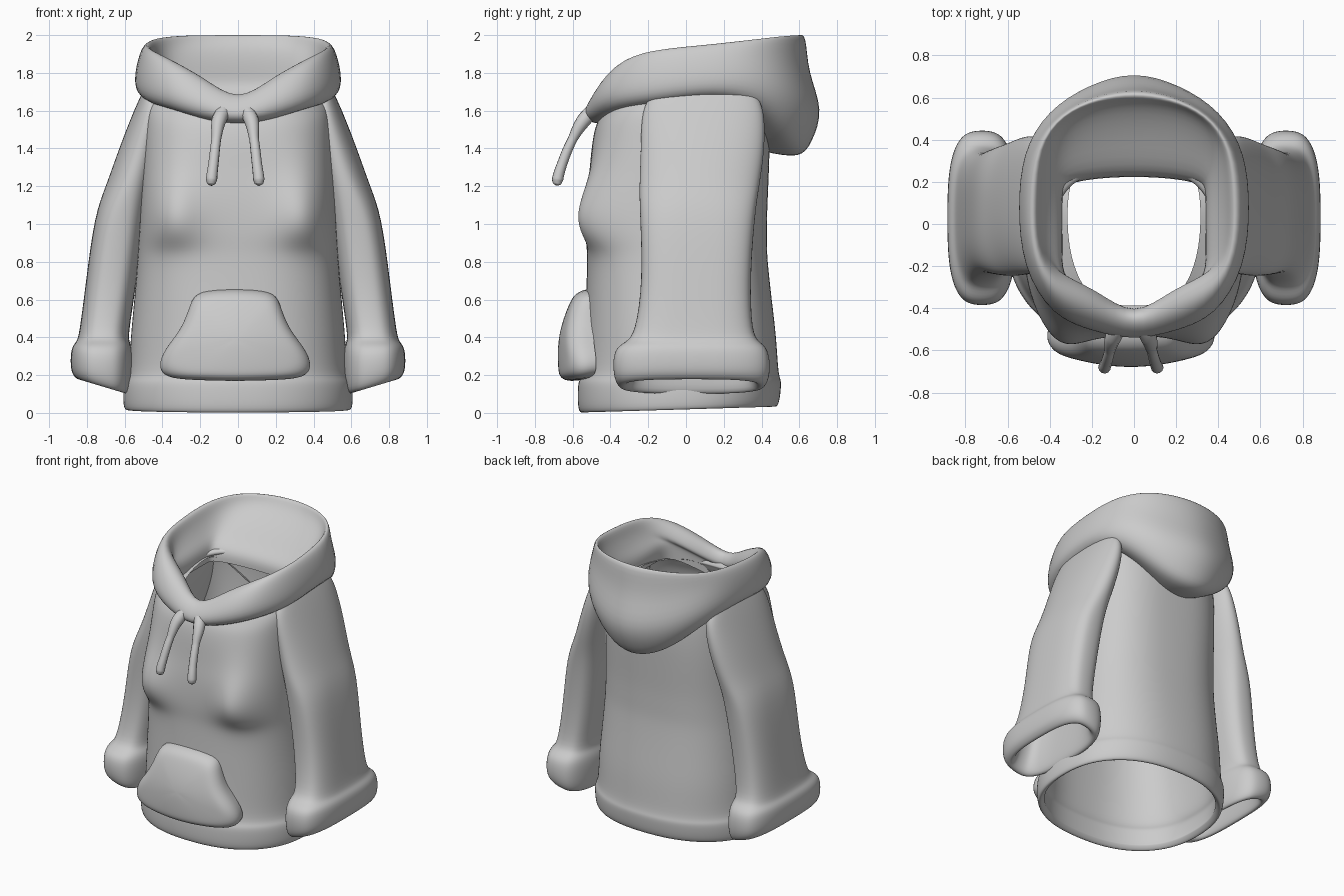
import bpy, math
from math import cos, sin, pi, exp

if "Cube" in bpy.data.objects:
    bpy.data.objects.remove(bpy.data.objects["Cube"])


def make(name, verts, faces, levels=2, thickness=0):
    me = bpy.data.meshes.new(name)
    me.from_pydata(verts, [], faces)
    me.polygons.foreach_set("use_smooth", [True] * len(me.polygons))
    ob = bpy.data.objects.new(name, me)
    bpy.context.collection.objects.link(ob)
    if thickness:
        m = ob.modifiers.new("Thickness", 'SOLIDIFY')
        m.thickness, m.offset = thickness, -1
    m = ob.modifiers.new("Smooth", 'SUBSURF')
    m.levels = m.render_levels = levels
    return ob


def skin(rows, flip=False):
    """Join equal closed rings into quads."""
    n = len(rows[0])
    verts = [v for r in rows for v in r]
    faces = []
    for i in range(len(rows) - 1):
        for j in range(n):
            k = (j + 1) % n
            f = (i * n + j, i * n + k, (i + 1) * n + k, (i + 1) * n + j)
            faces.append(f[::-1] if flip else f)
    return verts, faces


def ring(cx, cy, hx, hy, z, power, n, tilt_x=0, tilt_y=0):
    """Horizontal superellipse, optionally tilted."""
    pts = []
    for i in range(n):
        a = 2 * pi * i / n
        c, s = cos(a), sin(a)
        x = math.copysign(abs(c) ** (2 / power), c) * hx
        y = math.copysign(abs(s) ** (2 / power), s) * hy
        pts.append((cx + x, cy + y, z + tilt_x * x + tilt_y * (cy + y)))
    return pts


# Body: z, half width, front y, back y, tilt
BODY = [(.010, .59, -.55, .47, .03), (.028, .61, -.575, .495, .03),
        (.13, .61, -.575, .505, .01), (.175, .60, -.57, .505, 0),
        (.20, .58, -.545, .49, 0), (.40, .57, -.535, .48, 0),
        (.60, .55, -.53, .455, 0), (.78, .535, -.525, .435, 0),
        (.86, .53, -.525, .43, 0), (.94, .525, -.53, .43, 0),
        (1.04, .52, -.53, .43, 0), (1.16, .515, -.525, .435, 0),
        (1.28, .51, -.51, .44, 0), (1.42, .505, -.50, .445, 0),
        (1.55, .50, -.48, .44, .05), (1.64, .49, -.45, .42, .15),
        (1.69, .45, -.43, .36, .15), (1.70, .38, -.41, .25, .15)]


def chest(p):
    x, y, z = p
    if y < 0:
        dz = (z - 1.0) / (.10 if z < 1.0 else .26)
        y -= .12 * exp(-((abs(x) - .36) / .15) ** 2 - dz * dz)
    return x, y, z


rows = [[chest(p) for p in ring(0, (f + b) / 2, w, (b - f) / 2, z,
                                2.3 + .5 * min(1, z / 1.3), 40, 0, t)]
        for z, w, f, b, t in BODY]
make("body", *skin(rows), thickness=.05)

# Sleeves with rolled cuffs: z, centre x, half x, front y, back y, tilt
SLEEVE = [(1.76, .45, .03, -.06, .27, -.4), (1.70, .46, .06, -.18, .37, -.5),
          (1.60, .46, .105, -.24, .42, -.3), (1.40, .51, .125, -.24, .42, -.1),
          (1.20, .57, .13, -.25, .39, 0), (1.05, .625, .135, -.245, .365, 0),
          (.70, .67, .135, -.23, .34, 0), (.42, .71, .13, -.27, .35, 0),
          (.375, .715, .14, -.32, .39, 0), (.34, .72, .165, -.385, .44, .05),
          (.22, .722, .167, -.39, .45, .15), (.15, .72, .155, -.37, .43, .3),
          (.13, .718, .12, -.33, .39, .3), (.18, .718, .10, -.28, .35, .3),
          (.40, .705, .10, -.22, .31, 0), (1.05, .625, .10, -.19, .31, 0)]
for side, label in ((1, "right"), (-1, "left")):
    rows = [[(side * x, y, z) for x, y, z in
             ring(cx, (f + b) / 2, hx, (b - f) / 2, z, 2.15 if z > 1.1 else 2.9, 28, t)]
            for z, cx, hx, f, b, t in SLEEVE]
    make(label + "_sleeve", *skin(rows, flip=side > 0))

# Hood, front centre to back centre: outer x, y, rim x, y, bottom z, top z
HOOD = [(0, -.55, 0, -.45, 1.53, 1.63), (.18, -.51, .18, -.31, 1.54, 1.77),
        (.39, -.44, .39, -.23, 1.60, 1.88), (.53, -.20, .45, -.10, 1.63, 1.92),
        (.55, .08, .45, .12, 1.67, 1.94), (.53, .34, .43, .38, 1.66, 1.97),
        (.42, .54, .33, .52, 1.52, 1.99), (.22, .67, .17, .59, 1.38, 1.995),
        (0, .74, 0, .61, 1.34, 1.995)]


def hood_section(ox, oy, ix, iy, zb, zt):
    h = zt - zb
    b = max(0, min(1, (oy - .35) / .25))      # baggier towards the back

    def mix(t, z):
        return ox + (ix - ox) * t, oy + (iy - oy) * t, z
    nx, ny = min(ix, .34), (iy * .37 if iy > 0 else iy - .04)
    nz = min(1.74, zt - .10)
    return [(ox * .58, oy * .58 if oy > 0 else oy * .78, zb + .03),
            (ox * .85, oy * .85, zb - .01), mix(.45 * b, zb + .12 * h),
            mix(-.05 - .08 * b, zb + .45 * h - .06 * b * h),
            mix(.2 + .45 * b, zb + (.84 - .14 * b) * h),
            mix(.5 + .2 * b, zt + .01), mix(.85 + .2 * b, zt + .01),
            mix(1.08 + .2 * b, zt - .06),
            ((ix + nx) / 2, (iy + ny) / 2, (nz + zt - .08) / 2),
            (nx, ny, nz), (nx, ny, nz - .10)]


half = [hood_section(*s) for s in HOOD]
loop = half + [[(-x, y, z) for x, y, z in s] for s in half[-2:0:-1]]
make("hood", *skin([list(r) for r in zip(*loop)]))

# Kangaroo pocket: rounded trapezoid outline, swept into a pillow
corners = [(.20, .645), (.235, .58), (.275, .45), (.37, .34), (.405, .25),
           (.37, .185), (.20, .175)]
outline = corners + [(0, .17)] + [(-x, z) for x, z in corners[::-1]] + [(0, .655)]
rows = []
for scale, depth in ((.98, .13), (1.02, .07), (.99, .03), (.90, .005), (.75, 0), (.4, 0), (.1, 0)):
    r = []
    for x, z in outline:
        x, z = x * scale, .39 + (z - .39) * scale
        r.append((x - .015, -.68 + .5 * x * x + .75 * max(0, z - .3) ** 2 + depth, z))
    rows.append(r)
verts, faces = skin(rows, flip=True)
n = len(outline)
faces.append(tuple(range(len(verts) - n, len(verts)))[::-1])
make("front_pocket", verts, faces)

# Drawstrings
for side, label in ((1, "right"), (-1, "left")):
    cu = bpy.data.curves.new(label + "_drawstring", 'CURVE')
    cu.dimensions = '3D'
    cu.bevel_depth, cu.bevel_resolution, cu.use_fill_caps = .03, 4, True
    path = [(.04, -.46, 1.63, 1.3), (.085, -.54, 1.55, 1.3), (.10, -.60, 1.45, .85),
            (.115, -.655, 1.32, .9), (.125, -.68, 1.235, 1), (.126, -.682, 1.213, .75),
            (.126, -.683, 1.203, .2)]
    sp = cu.splines.new('BEZIER')
    sp.bezier_points.add(len(path) - 1)
    for p, (x, y, z, rad) in zip(sp.bezier_points, path):
        p.co = (side * x - .015, y, z)
        p.radius = rad
        p.handle_left_type = p.handle_right_type = 'AUTO'
    ob = bpy.data.objects.new(label + "_drawstring", cu)
    bpy.context.collection.objects.link(ob)
